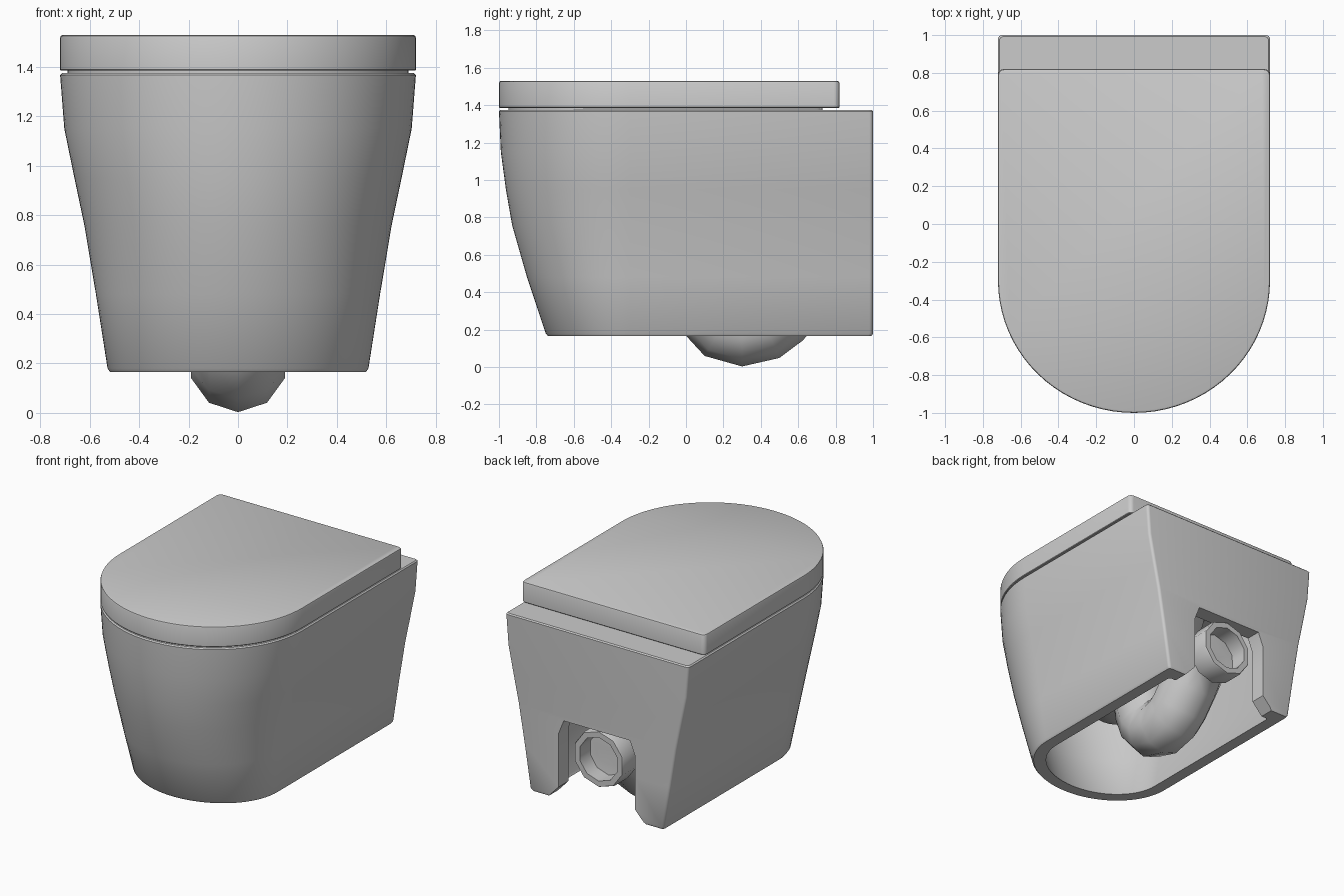
import bpy, bmesh
from math import sin, cos, pi, radians, atan2
from mathutils import Vector

cube = bpy.data.objects.get("Cube")
if cube:
    bpy.data.objects.remove(cube, do_unlink=True)

ceramic = bpy.data.materials.new("light grey ceramic")
ceramic.use_nodes = True
GREY = (0.6, 0.6, 0.6, 1)
ceramic.diffuse_color = GREY
ceramic.node_tree.nodes["Principled BSDF"].inputs["Base Color"].default_value = GREY


def outline(half, front, back, z, start=-0.3, corner=0.03, steps=40):
    """D-shaped ring: elliptical front, straight sides, rounded back corners."""
    pts = []
    for i in range(steps + 1):
        a = pi + pi * i / steps
        pts.append(Vector((half * cos(a), start + (start - front) * sin(a), z)))
    for side, first in ((1, 0), (-1, pi / 2)):
        for i in range(5):
            a = first + pi / 2 * i / 4
            pts.append(Vector((side * (half - corner) + corner * cos(a),
                               back - corner + corner * sin(a), z)))
    return pts


def loft(name, rings, closed=False):
    """Skin a list of equal rings; cap the ends unless they join up."""
    bm = bmesh.new()
    loops = [[bm.verts.new(p) for p in ring] for ring in rings]
    n = len(loops[0])
    pairs = list(zip(loops, loops[1:]))
    if closed:
        pairs.append((loops[-1], loops[0]))
    for a, b in pairs:
        for i in range(n):
            j = (i + 1) % n
            bm.faces.new((a[i], a[j], b[j], b[i]))
    if not closed:
        bm.faces.new(loops[0])
        bm.faces.new(loops[-1])
    bmesh.ops.recalc_face_normals(bm, faces=bm.faces)
    mesh = bpy.data.meshes.new(name)
    bm.to_mesh(mesh)
    bm.free()
    mesh.materials.append(ceramic)
    obj = bpy.data.objects.new(name, mesh)
    bpy.context.collection.objects.link(obj)
    return obj


def activate(obj):
    bpy.ops.object.select_all(action='DESELECT')
    obj.select_set(True)
    bpy.context.view_layer.objects.active = obj


def smooth(obj, angle=35):
    activate(obj)
    bpy.ops.object.shade_smooth_by_angle(angle=radians(angle))


# Hollow bowl body: outer skin going down, then inner skin going back up
profile = [(1.375, 0.712, -0.992), (1.367, 0.72, -1.0), (1.15, 0.703, -0.99),
           (0.95, 0.662, -0.963), (0.76, 0.622, -0.93), (0.48, 0.575, -0.85),
           (0.18, 0.528, -0.75), (0.165, 0.518, -0.738)]
WALL = 0.085
rings = [outline(h, f, 0.992 if z in (1.375, 0.165) else 1.0, z, corner=0.02)
         for z, h, f in profile]
rings += [outline(h - WALL, f + WALL, 0.89, z, corner=0.02)
          for z, h, f in reversed(profile[2:])]
body = loft("bowl_body", rings)

# Notch in the back wall for the waste pipe
half_notch = [(0.4, 0.1), (0.38, 0.165), (0.3, 0.25), (0.3, 0.63), (0.26, 0.73)]
notch = half_notch + [(-x, z) for x, z in reversed(half_notch)]
cutter = loft("notch_cutter", [[Vector((x, y, z)) for x, z in notch] for y in (0.8, 1.1)])
cut = body.modifiers.new("notch", 'BOOLEAN')
cut.operation = 'DIFFERENCE'
cut.solver = 'EXACT'
cut.object = cutter
activate(body)
bpy.ops.object.modifier_apply(modifier=cut.name)
bpy.data.objects.remove(cutter, do_unlink=True)
smooth(body)

# Underside of the basin inside the body
basin = loft("basin_underside", [
    [Vector((r * cos(a), -0.08 + 1.25 * r * sin(a), z))
     for a in [2 * pi * i / 24 for i in range(24)]]
    for z, r in ((1.17, 0.48), (0.9, 0.42), (0.68, 0.32), (0.52, 0.2), (0.47, 0.1))])
smooth(basin, 50)

# Thin seat leaving a shadow gap, then the lid
seat = loft("seat", [outline(0.69, -0.95, 0.73, z) for z in (1.37, 1.39)])
smooth(seat)
lid = loft("lid", [outline(0.72 - d, -1 + d, 0.82 - d, z)
                   for z, d in ((1.385, 0.004), (1.389, 0), (1.518, 0),
                                (1.526, 0.003), (1.53, 0.012))])
smooth(lid)


def pipe_ring(y, z, angle, r, sides=10):
    """Ring across a pipe heading at the given angle in the side plane."""
    pts = []
    for i in range(sides):
        a = 2 * pi * i / sides
        d = -r * cos(a)
        pts.append(Vector((r * sin(a), y - d * sin(angle), z + d * cos(angle))))
    return pts


# Trap pipe: U bend from the basin to the back outlet
path = [(0.08, 0.62), (0.1, 0.42), (0.15, 0.29), (0.2, 0.232), (0.3, 0.203), (0.42, 0.232),
        (0.48, 0.28), (0.6, 0.42), (0.74, 0.505), (0.86, 0.52), (0.98, 0.52)]
trap = []
for i, (y, z) in enumerate(path):
    y0, z0 = path[max(i - 1, 0)]
    y1, z1 = path[min(i + 1, len(path) - 1)]
    trap.append(pipe_ring(y, z, atan2(z1 - z0, y1 - y0), 0.2 if y < 0.7 else 0.17))
trap[-1] = pipe_ring(0.86, 0.52, 0, 0.1)
smooth(loft("trap_pipe", trap), 50)

# Open collar at the outlet
collar = loft("outlet_collar", [pipe_ring(y, 0.52, 0, r) for y, r in
              ((0.82, 0.2), (0.97, 0.2), (0.98, 0.195), (0.98, 0.155), (0.82, 0.155))],
              closed=True)
smooth(collar, 40)
